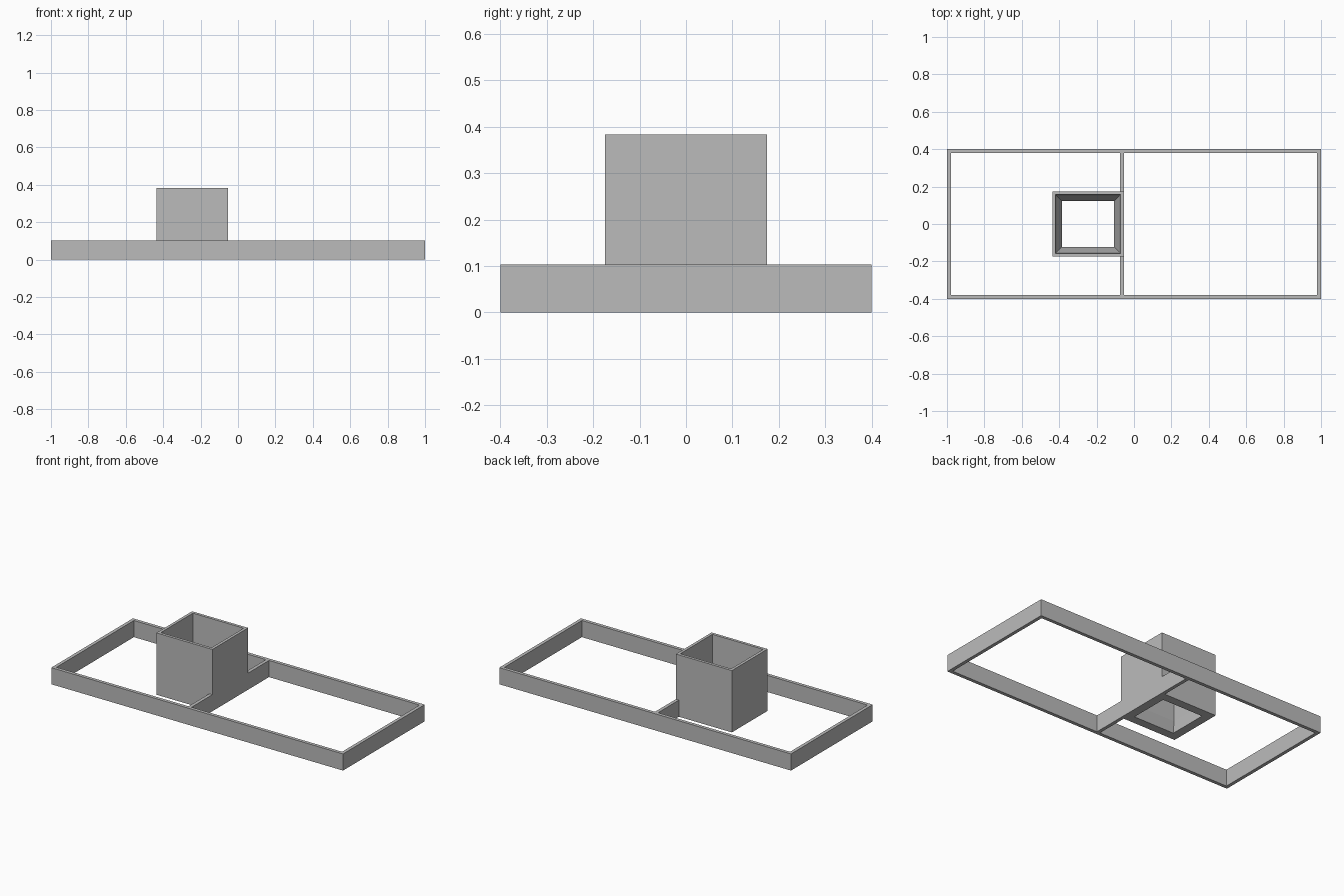
import bpy
import bmesh

cube = bpy.data.objects.get("Cube")
if cube:
    bpy.data.objects.remove(cube, do_unlink=True)

# Single matte grey
grey = bpy.data.materials.new("plain grey")
grey.use_nodes = True
colour = (0.5, 0.5, 0.5, 1)
grey.diffuse_color = colour
grey.node_tree.nodes["Principled BSDF"].inputs["Base Color"].default_value = colour


def finish(name, bm):
    bmesh.ops.recalc_face_normals(bm, faces=bm.faces)
    mesh = bpy.data.meshes.new(name)
    bm.to_mesh(mesh)
    bm.free()
    mesh.materials.append(grey)
    obj = bpy.data.objects.new(name, mesh)
    bpy.context.collection.objects.link(obj)
    return obj


def rect_tube(name, cx, hx, hy, profile):
    """Loft a closed wall section (inset, height) around a rectangle."""
    bm = bmesh.new()
    corners = ((-1, -1), (1, -1), (1, 1), (-1, 1))
    loops = [[bm.verts.new((cx + sx * (hx - inset), sy * (hy - inset), z))
              for sx, sy in corners] for inset, z in profile]
    for i, a in enumerate(loops):
        b = loops[(i + 1) % len(loops)]
        for k in range(4):
            n = (k + 1) % 4
            bm.faces.new((a[k], a[n], b[n], b[k]))
    return finish(name, bm)


def box(name, lo, hi):
    bm = bmesh.new()
    bmesh.ops.create_cube(bm, size=1)
    for v in bm.verts:
        v.co = [(a + b) / 2 + c * (b - a) for a, b, c in zip(lo, hi, v.co)]
    return finish(name, bm)


WALL = 0.021
FRAME_TOP = 0.103
BOX_TOP = 0.383
HALF_Y = 0.4
BOX_X, BOX_HX, BOX_HY = -0.245, 0.192, 0.175

# Long low frame
rect_tube("outer_frame", 0, 1, HALF_Y,
          [(0, 0), (0, FRAME_TOP), (WALL, FRAME_TOP), (WALL, 0)])

# Hollow square tower, its inside narrowing like a funnel to the floor opening
rect_tube("hollow_tower", BOX_X, BOX_HX, BOX_HY,
          [(0, 0), (0, BOX_TOP), (0.018, BOX_TOP), (0.024, 0.1), (0.053, 0)])

# Cross bars joining the tower to the frame, flush with the tower side
right = BOX_X + BOX_HX
for name, side in (("front_cross_bar", -1), ("back_cross_bar", 1)):
    y0, y1 = sorted((side * BOX_HY, side * (HALF_Y - WALL)))
    box(name, (right - WALL, y0, 0), (right, y1, FRAME_TOP))
